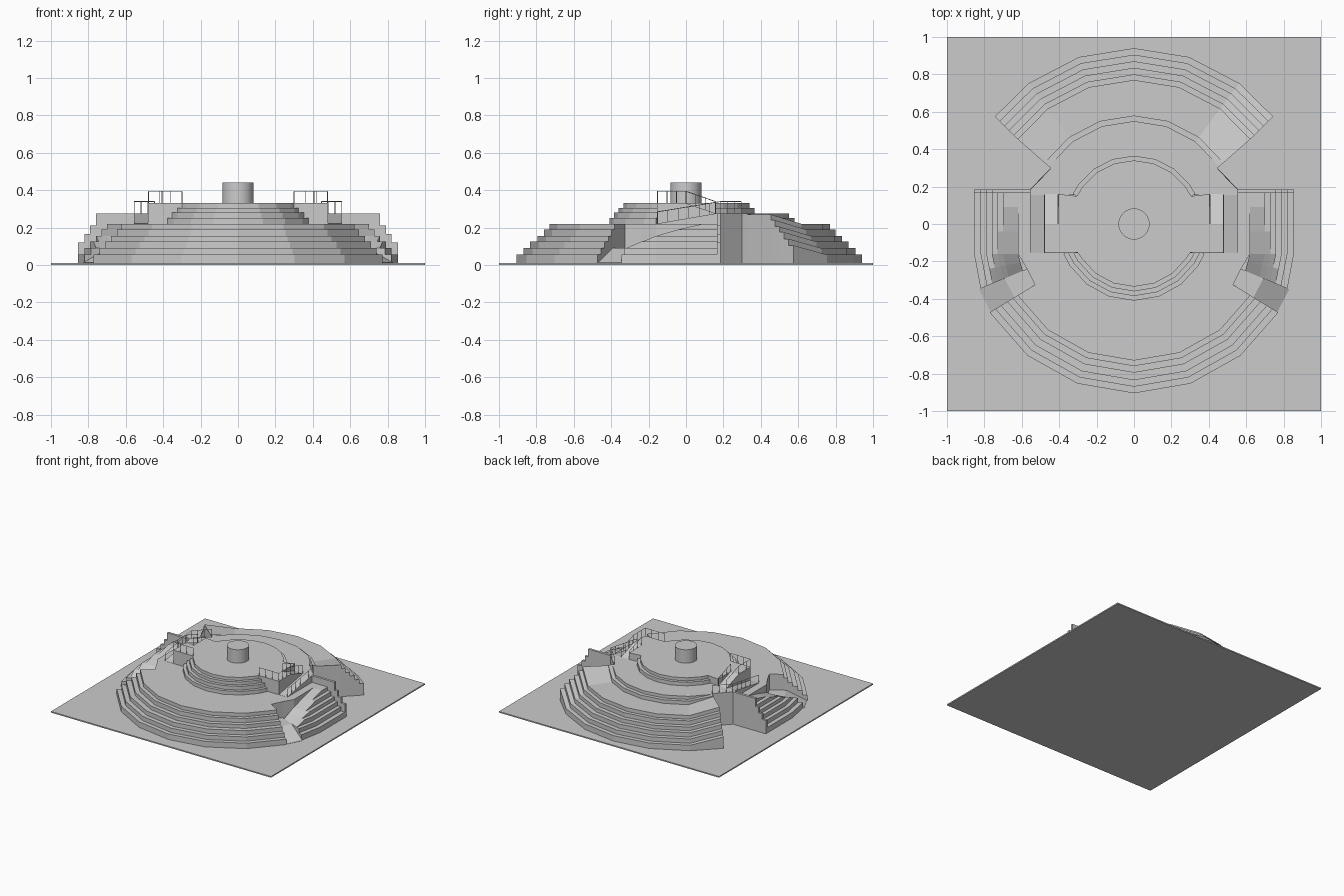
import bpy
from math import sin, cos, radians

if "Cube" in bpy.data.objects:
    bpy.data.objects.remove(bpy.data.objects["Cube"])

def make(name, verts, faces, mirror=False):
    me = bpy.data.meshes.new(name)
    me.from_pydata(verts, [], faces)
    ob = bpy.data.objects.new(name, me)
    bpy.context.collection.objects.link(ob)
    if mirror:
        ob.modifiers.new("Mirror", 'MIRROR').use_mirror_merge = False
    return ob

def prism(name, pts, z0, z1, mirror=False):
    n = len(pts)
    v = [(x, y, z) for z in (z0, z1) for x, y in pts]
    f = [tuple(range(n))[::-1], tuple(range(n, 2 * n))]
    f += [(i, (i + 1) % n, n + (i + 1) % n, n + i) for i in range(n)]
    return make(name, v, f, mirror)

def box(name, x0, x1, y0, y1, z0, z1, mirror=False):
    return prism(name, [(x0, y0), (x1, y0), (x1, y1), (x0, y1)], z0, z1, mirror)

def strip(name, outer, inner, tops, mirror=False, base=0.0):
    """Solid band between two paths whose top height varies along the path."""
    v, f = [], []
    for (ax, ay), (bx, by), z in zip(outer, inner, tops):
        v += [(ax, ay, base), (ax, ay, z), (bx, by, z), (bx, by, base)]
    n = len(tops)
    for i in range(n - 1):
        a, b = 4 * i, 4 * i + 4
        f += [(a + k, b + k, b + (k + 1) % 4, a + (k + 1) % 4) for k in range(4)]
    f += [(0, 1, 2, 3), (4 * n - 1, 4 * n - 2, 4 * n - 3, 4 * n - 4)]
    return make(name, v, f, mirror)

def arc(r, angles, side):
    """Points at radius r; angles from the front (side=-1) or back (side=1) axis."""
    return [(r * sin(radians(a)), side * r * cos(radians(a))) for a in angles]

H = [0.055, 0.09, 0.125, 0.155, 0.19, 0.22]

# ground plate
box("base_plate", -1, 1, -1, 1, 0, 0.01)

# front seating tiers
FA = [-58.5, -39, -19.5, 0, 19.5, 39, 58.5]
FR = [0.905, 0.87, 0.835, 0.795, 0.76, 0.73]
for i in range(5):
    strip(f"front_tier_{i}", arc(FR[i], FA, -1), arc(FR[i + 1], FA, -1), [H[i]] * 7)

# middle terrace
half = [(0.53, -0.325), (0.572, -0.24), (0.62, -0.16), (0.62, 0.165)]
prism("middle_terrace", arc(0.73, FA, -1) + half + [(-x, y) for x, y in half[::-1]], 0, 0.22)

# back seating tiers, rising at both ends to the upper walkway
def back_arc(r):
    e = 56 - (r - 0.54) * 9.2
    return arc(r, [-e, -36.8, -18.2, 0, 18.2, 36.8, e], 1)
BR = [0.94, 0.905, 0.87, 0.835, 0.80, 0.77, 0.58, 0.55]
for i, h in enumerate(H + [0.25]):
    e = h + min(0.05, 0.275 - h)
    strip(f"back_tier_{i}", back_arc(BR[i]), back_arc(BR[i + 1]), [e] + [h] * 5 + [e])

# upper walkway behind the stage
prism("back_walkway", [(-0.445, 0.30), (-0.557, 0.185), (-0.557, 0.155), (0.557, 0.155),
      (0.557, 0.185), (0.445, 0.30)] + back_arc(0.55)[::-1], 0, 0.275)

# inner steps, front and back
IA = [-67, -57, -38, -19, 0, 19, 38, 57, 67]
IR = [0.41, 0.385, 0.36, 0.335]
for i, h in enumerate([0.25, 0.28, 0.305]):
    strip(f"inner_step_{i}", arc(IR[i], IA, -1), arc(IR[i + 1], IA, -1), [h] * 9, base=0.22)
BA = [-64, -54, -36, -18, 0, 18, 36, 54, 64]
strip("inner_back_step", arc(0.365, BA, 1), arc(0.34, BA, 1), [0.305] * 9, base=0.275)

# central stage with side wings, and the drum on it
wing = [(0.48, -0.155), (0.48, 0.0), (0.405, 0.0), (0.405, 0.16)]
prism("stage", arc(0.335, IA[1:-1], -1) + [(0.3, -0.155)] + wing + arc(0.34, BA, 1)[::-1]
      + [(-x, y) for x, y in wing[::-1]] + [(-0.3, -0.155)], 0.22, 0.33)
bpy.ops.mesh.primitive_cylinder_add(vertices=32, radius=0.083, depth=0.11, location=(0, 0, 0.385))
bpy.context.object.name = "center_drum"
bpy.ops.object.shade_smooth_by_angle()

# short ramps beside the stage
strip("wing_ramp", [(0.48, 0.0), (0.48, 0.16)], [(0.405, 0.0), (0.405, 0.16)],
      [0.33, 0.275], True, 0.22)
strip("walkway_ramp", [(0.557, -0.155), (0.557, 0.157)], [(0.48, -0.155), (0.48, 0.157)],
      [0.221, 0.275], True, 0.215)

# side tiers, cut by the long access ramp
def side_path(x):
    ex, ey = x * 0.959, -x * 0.404
    mid = ((x + ex) / 2, (ey - 0.16) / 2)
    return [(x, 0.165), (x, 0.09), (x, -0.04), (x, -0.16), mid, (ex, ey)]
RAMP = [0.22, 0.22, 0.19, 0.155, 0.125, 0.09]
SX = [0.855, 0.82, 0.79, 0.76, 0.73, 0.70, 0.62]
for i, h in enumerate(H):
    strip(f"side_tier_{i}", side_path(SX[i]), side_path(SX[i + 1]),
          [min(h, r) for r in RAMP], True)

# entry ramp between side and front tiers
def ray(a):
    return [(r * cos(radians(a)), r * sin(radians(a))) for r in (0.9, 0.75, 0.62)]
strip("entry_ramp", ray(-22.8), ray(-31.5), [0.012, 0.09, 0.09], True)

# stepped end wall behind the side tiers
for i, (x0, x1, z) in enumerate([(0.557, 0.76, 0.275), (0.76, 0.79, 0.21),
                                 (0.79, 0.82, 0.165), (0.82, 0.855, 0.12)]):
    box(f"side_wall_{i}", x0, x1, 0.165, 0.185, 0, z, True)

# railings: thin top bar and posts along a path
def railing(name, path, h=0.064):
    lines = [[(x, y, z + h) for x, y, z in path]]
    for p, q in zip(path, path[1:]):
        d = sum((a - b) ** 2 for a, b in zip(p, q)) ** 0.5
        n = max(1, round(d / 0.06))
        for k in range(n + 1):
            x, y, z = [a + (b - a) * k / n for a, b in zip(p, q)]
            lines.append([(x, y, z), (x, y, z + h)])
    cu = bpy.data.curves.new(name, 'CURVE')
    cu.dimensions = '3D'
    cu.bevel_depth = 0.002
    cu.bevel_resolution = 0
    for l in lines:
        s = cu.splines.new('POLY')
        s.points.add(len(l) - 1)
        for pt, c in zip(s.points, l):
            pt.co = (*c, 1)
    tmp = bpy.data.objects.new(name, cu)
    bpy.context.collection.objects.link(tmp)
    dg = bpy.context.evaluated_depsgraph_get()
    me = bpy.data.meshes.new_from_object(tmp.evaluated_get(dg))
    bpy.data.objects.remove(tmp)
    ob = bpy.data.objects.new(name, me)
    bpy.context.collection.objects.link(ob)
    ob.modifiers.new("Mirror", 'MIRROR').use_mirror_merge = False

railing("stage_railing", [(0.30, -0.153, 0.33), (0.478, -0.153, 0.33), (0.478, 0.0, 0.33),
                          (0.478, 0.158, 0.275)])
railing("wing_ramp_railing", [(0.407, 0.0, 0.33), (0.407, 0.158, 0.275)])
railing("walkway_railing", [(0.555, -0.153, 0.22), (0.555, 0.183, 0.275), (0.447, 0.295, 0.275)])
